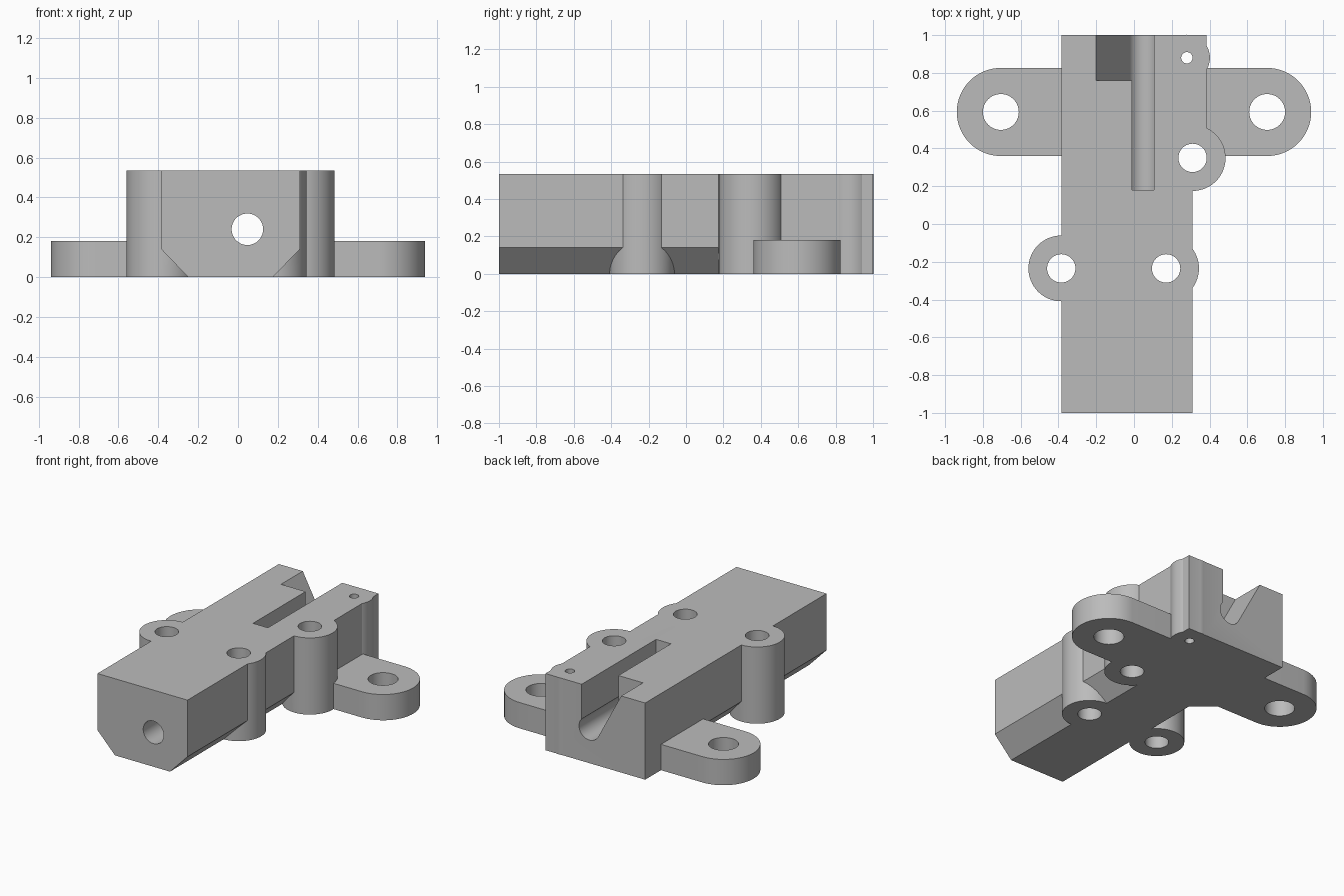
import bpy, bmesh, math

cube = bpy.data.objects.get("Cube")
if cube:
    bpy.data.objects.remove(cube, do_unlink=True)

TOP = 0.535      # block height
EAR = 0.18       # mounting ear thickness
OVER = 0.1       # how far cutters overshoot

grey = bpy.data.materials.new("plain grey")
grey.use_nodes = True
colour = (0.5, 0.5, 0.5, 1)
grey.diffuse_color = colour
grey.node_tree.nodes["Principled BSDF"].inputs["Base Color"].default_value = colour


def prism(name, pts, lo, hi, axis="z"):
    """Extrude a closed outline along z (x, y points) or y (x, z points)."""
    bm = bmesh.new()
    place = (lambda a, b, t: (a, b, t)) if axis == "z" else (lambda a, b, t: (a, t, b))
    rings = [[bm.verts.new(place(a, b, t)) for a, b in pts] for t in (lo, hi)]
    n = len(pts)
    for ring in rings:
        bm.faces.new(ring)
    for i in range(n):
        j = (i + 1) % n
        bm.faces.new((rings[0][i], rings[0][j], rings[1][j], rings[1][i]))
    bmesh.ops.recalc_face_normals(bm, faces=bm.faces)
    mesh = bpy.data.meshes.new(name)
    bm.to_mesh(mesh)
    bm.free()
    mesh.materials.append(grey)
    ob = bpy.data.objects.new(name, mesh)
    bpy.context.collection.objects.link(ob)
    return ob


def arc(cx, cy, r, start=0, sweep=360, n=64):
    full = sweep == 360
    steps = n if full else n + 1
    return [(cx + r * math.cos(math.radians(start + sweep * i / n)),
             cy + r * math.sin(math.radians(start + sweep * i / n)))
            for i in range(steps)]


def box(x0, x1, y0, y1):
    return [(x0, y0), (x1, y0), (x1, y1), (x0, y1)]


def combine(target, tool, operation):
    mod = target.modifiers.new(operation, "BOOLEAN")
    mod.operation = operation
    mod.solver = "EXACT"
    mod.object = tool
    bpy.ops.object.select_all(action="DESELECT")
    bpy.context.view_layer.objects.active = target
    target.select_set(True)
    bpy.ops.object.modifier_apply(modifier=mod.name)
    bpy.data.objects.remove(tool, do_unlink=True)


# Long block with chamfered lower edges
L, R, C = -0.385, 0.31, 0.135
body = prism("bracket_body", [(L, TOP), (L, C + 0.005), (L + C, 0), (R - C, 0),
                              (R, C + 0.005), (R, TOP)], -1, 0.5, "y")

# Wider rear block, mitred where the chamfers run out
rear = [(L + C, 0.24), (R - C, 0.24), (R, 0.36), (-L, 0.36), (-L, 1), (L, 1), (L, 0.36)]
combine(body, prism("rear_block", rear, 0, TOP), "UNION")

# Screw bosses: x, y, boss radius, hole radius
bosses = [(L, -0.235, 0.174, 0.075), (0.17, -0.235, 0.174, 0.075),
          (R, 0.35, 0.175, 0.075), (0.28, 0.88, 0.122, 0.03)]
for x, y, r, hole in bosses:
    combine(body, prism("boss", arc(x, y, r), 0, TOP), "UNION")

# Rounded mounting ears on both sides
EX, EY, ER = 0.705, 0.593, 0.233
for side in (-1, 1):
    outline = arc(side * EX, EY, ER, -90, 180 * side, 32)
    outline += [(side * 0.3, EY + ER), (side * 0.3, EY - ER)]
    combine(body, prism("ear", outline, 0, EAR), "UNION")

# Vertical screw holes
for x, y, r, hole in bosses + [(s * EX, EY, 0, 0.095) for s in (-1, 1)]:
    combine(body, prism("hole_cutter", arc(x, y, hole), -OVER, TOP + OVER), "DIFFERENCE")

# Lengthwise bore and the slot that opens it at the top
BX, BZ, BR = 0.047, 0.24, 0.079
combine(body, prism("bore_cutter", arc(BX, BZ, BR), -1 - OVER, 1 + OVER, "y"), "DIFFERENCE")
combine(body, prism("slot_cutter", box(-0.01, 0.105, 0.18, 1 + OVER), BZ, TOP + OVER), "DIFFERENCE")

# Sloped pocket at the back, tangent to the underside of the bore
px = -0.2
dx, dz = BX - px, BZ - TOP
dist = math.hypot(dx, dz)
angle = math.atan2(dz, dx) - math.asin(BR / dist)
reach = math.sqrt(dist ** 2 - BR ** 2)
tangent = (px + reach * math.cos(angle), TOP + reach * math.sin(angle))
lift = OVER / math.tan(angle)
slope = [(px + lift, TOP + OVER), tangent, (BX, BZ), (BX, TOP + OVER)]
combine(body, prism("pocket_cutter", slope, 0.76, 1 + OVER, "y"), "DIFFERENCE")

# Smooth round walls, crisp edges
bpy.ops.object.select_all(action="DESELECT")
body.select_set(True)
bpy.context.view_layer.objects.active = body
bpy.ops.object.shade_smooth_by_angle(angle=math.radians(30))
